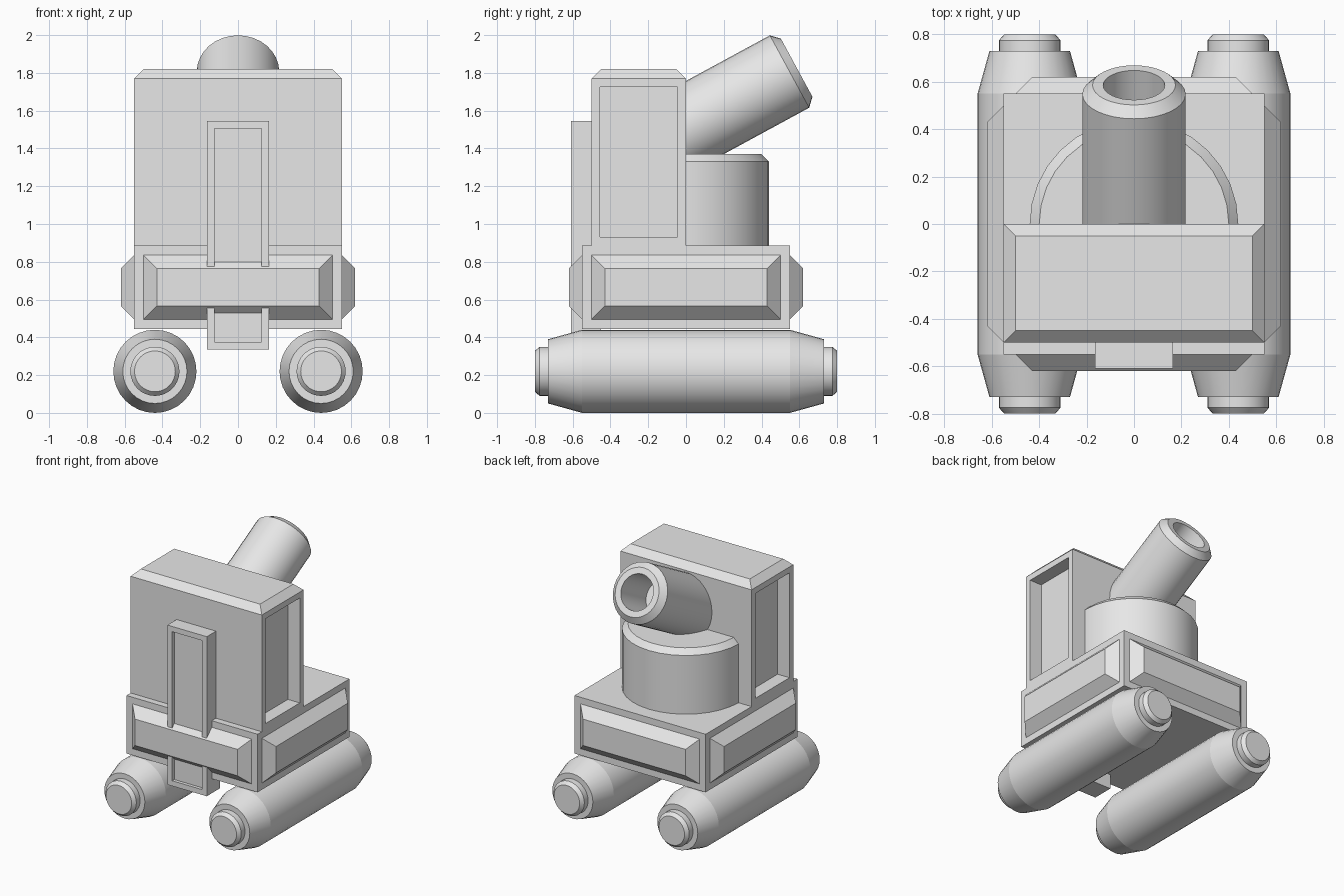
import bpy, bmesh, math
from mathutils import Matrix, Vector

cube = bpy.data.objects.get("Cube")
if cube:
    bpy.data.objects.remove(cube, do_unlink=True)

GREY = (0.8, 0.8, 0.8, 1.0)
grey = bpy.data.materials.new("plain_grey")
grey.use_nodes = True
grey.diffuse_color = GREY
grey.node_tree.nodes["Principled BSDF"].inputs["Base Color"].default_value = GREY


def finish(bm, name, matrix=Matrix(), smooth=False):
    mesh = bpy.data.meshes.new(name)
    bm.to_mesh(mesh)
    bm.free()
    mesh.materials.append(grey)
    obj = bpy.data.objects.new(name, mesh)
    obj.matrix_world = matrix
    bpy.context.collection.objects.link(obj)
    if smooth:
        bpy.ops.object.select_all(action='DESELECT')
        obj.select_set(True)
        bpy.context.view_layer.objects.active = obj
        bpy.ops.object.shade_smooth_by_angle(angle=math.radians(13))
    return obj


def box(low, high):
    low, high = Vector(low), Vector(high)
    bm = bmesh.new()
    place = Matrix.Translation((low + high) / 2) @ Matrix.Diagonal((*(high - low), 1))
    bmesh.ops.create_cube(bm, size=1, matrix=place)
    bm.normal_update()
    return bm


def facing(bm, test):
    return [f for f in bm.faces if test(f.normal)]


def inset(bm, faces, thickness, depth=0):
    bmesh.ops.inset_individual(bm, faces=faces, thickness=thickness,
                               depth=depth, use_even_offset=True)


def recess(bm, faces, border, depth):
    # Framed pocket with straight walls
    inset(bm, faces, border)
    bm.normal_update()
    for face in faces:
        push = -face.normal.copy() * depth
        new = bmesh.ops.extrude_discrete_faces(bm, faces=[face])["faces"]
        bmesh.ops.translate(bm, verts=new[0].verts, vec=push)


def lathe(name, profile, matrix, segments=32):
    # Spin (radius, height) points around the local z axis
    bm = bmesh.new()
    verts = [bm.verts.new((r, 0, h)) for r, h in profile]
    edges = [bm.edges.new(pair) for pair in zip(verts, verts[1:])]
    bmesh.ops.spin(bm, geom=verts + edges, cent=(0, 0, 0), axis=(0, 0, 1),
                   angle=math.tau, steps=segments)
    bmesh.ops.remove_doubles(bm, verts=bm.verts, dist=0.0005)
    bmesh.ops.recalc_face_normals(bm, faces=bm.faces)
    return finish(bm, name, matrix, smooth=True)


# Square base with a raised bevelled panel on each side
bm = box((-0.55, -0.55, 0.445), (0.55, 0.55, 0.885))
sides = facing(bm, lambda n: abs(n.z) < 0.5)
inset(bm, sides, 0.05)
inset(bm, sides, 0.07, 0.07)
finish(bm, "base")

# Tower with chamfered roof and sunken side panels
bm = box((-0.55, -0.5, 0.885), (0.55, 0, 1.77))
roof = facing(bm, lambda n: n.z > 0.5)
sides = facing(bm, lambda n: abs(n.x) > 0.5)
inset(bm, roof, 0.05, 0.05)
recess(bm, sides, 0.045, 0.1)
finish(bm, "tower")

# Upright framed strap on the front
bm = box((-0.165, -0.61, 0.335), (0.165, -0.45, 1.545))
recess(bm, facing(bm, lambda n: n.y < -0.5), 0.04, 0.025)
finish(bm, "front_strap")

# Drum behind the tower
lathe("drum", [(0, 0.88), (0.44, 0.88), (0.44, 1.33), (0.4, 1.37), (0, 1.37)], Matrix())

# Tilted hollow barrel
tilt = Matrix.Translation((0, 0.548, 1.807)) @ Matrix.Rotation(math.radians(-61.5), 4, 'X')
lathe("barrel", [(0, -0.75), (0.218, -0.75), (0.218, 0), (0.175, 0.043),
                 (0.13, 0.043), (0.13, -0.3), (0, -0.3)], tilt)

# Two floor tubes with tapered, capped ends
half = [(0.22, 0.55), (0.17, 0.73), (0.13, 0.73), (0.13, 0.775), (0.108, 0.8), (0, 0.8)]
profile = [(r, -h) for r, h in reversed(half)] + half
for side, x in (("left", 0.44), ("right", -0.44)):
    lay = Matrix.Translation((x, 0, 0.22)) @ Matrix.Rotation(math.pi / 2, 4, 'X')
    lathe(side + "_tube", profile, lay)
